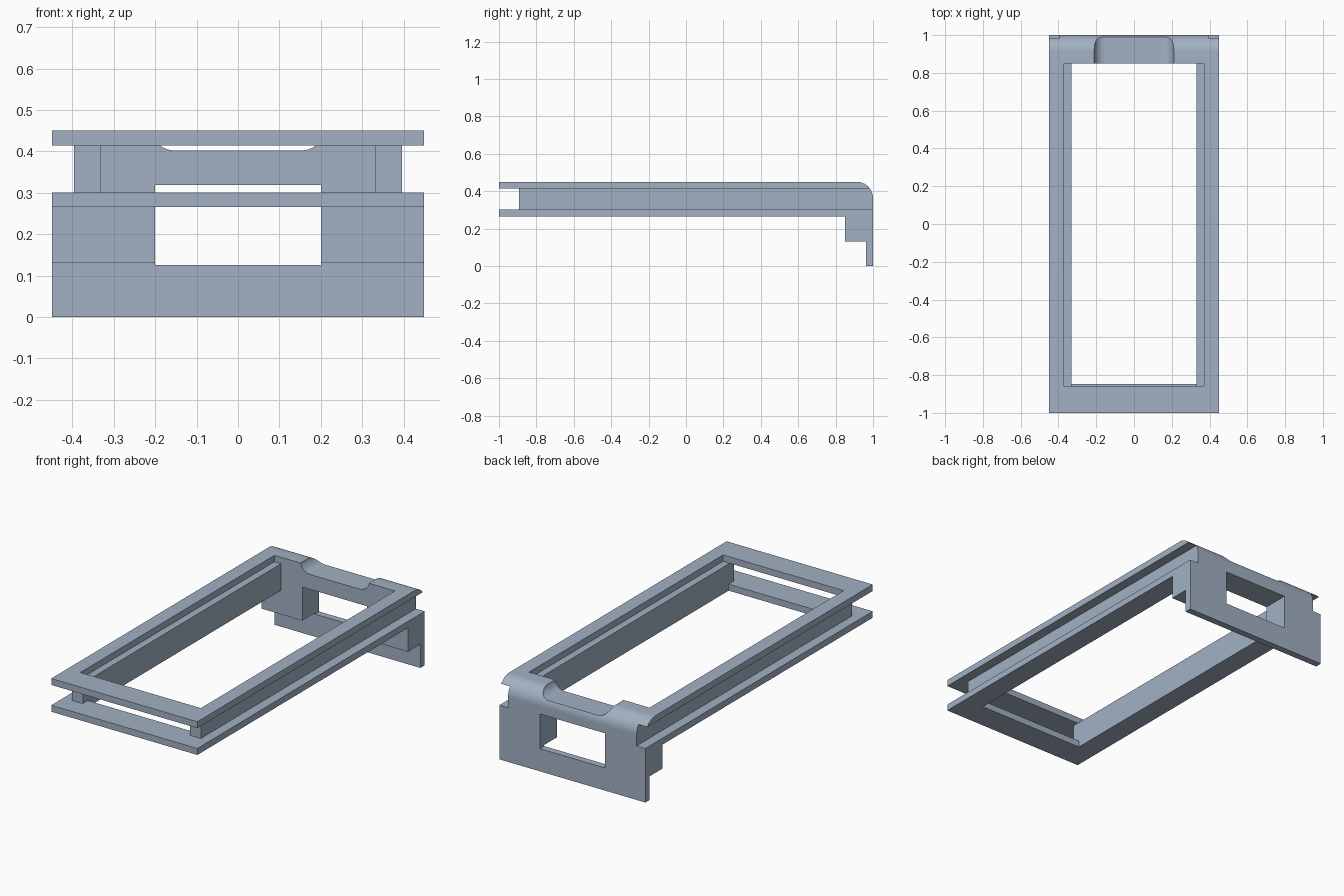
import bpy, bmesh, math

if "Cube" in bpy.data.objects:
    bpy.data.objects.remove(bpy.data.objects["Cube"])

metal = bpy.data.materials.new("blue_grey")
metal.diffuse_color = (0.36, 0.44, 0.55, 1)
metal.use_nodes = True
metal.node_tree.nodes["Principled BSDF"].inputs["Base Color"].default_value = metal.diffuse_color


def prism(name, pts, axis, lo, hi):
    """Extrude a 2D outline: axis 'x' uses (y, z) points, axis 'y' uses (x, z)."""
    bm = bmesh.new()
    place = (lambda p, d: (d, p[0], p[1])) if axis == "x" else (lambda p, d: (p[0], d, p[1]))
    face = bm.faces.new([bm.verts.new(place(p, lo)) for p in pts])
    ext = bmesh.ops.extrude_face_region(bm, geom=[face])
    move = (hi - lo, 0, 0) if axis == "x" else (0, hi - lo, 0)
    bmesh.ops.translate(bm, vec=move, verts=[v for v in ext["geom"] if isinstance(v, bmesh.types.BMVert)])
    bmesh.ops.recalc_face_normals(bm, faces=bm.faces)
    mesh = bpy.data.meshes.new(name)
    bm.to_mesh(mesh)
    bm.free()
    mesh.materials.append(metal)
    ob = bpy.data.objects.new(name, mesh)
    bpy.context.collection.objects.link(ob)
    return ob


def box(name, half_w, y0, y1, z0, z1):
    return prism(name, [(y0, z0), (y1, z0), (y1, z1), (y0, z1)], "x", -half_w, half_w)


def combine(body, tool, operation):
    mod = body.modifiers.new(operation.lower(), "BOOLEAN")
    mod.operation, mod.solver, mod.object = operation, "EXACT", tool
    bpy.context.view_layer.objects.active = body
    bpy.ops.object.modifier_apply(modifier=mod.name)
    bpy.data.objects.remove(tool, do_unlink=True)


def arc(cx, cz, r, a0, a1, n=14):
    return [(cx + r * math.cos(math.radians(a0 + (a1 - a0) * i / n)),
             cz + r * math.sin(math.radians(a0 + (a1 - a0) * i / n))) for i in range(n + 1)]


Z_LOW, Z_FLANGE, Z_LIP, Z_TOP = 0.265, 0.301, 0.414, 0.45
Y_IN = 0.851

# Lower flange with its opening
body = box("slide_frame", 0.45, -1, 1, Z_LOW, Z_FLANGE)
combine(body, box("lower_opening", 0.331, -0.848, Y_IN, 0.2, 0.35), "DIFFERENCE")

# Side rails and rear wall, one U-shaped core
core = box("rail_core", 0.396, -0.893, 1, Z_FLANGE, Z_LIP)
combine(core, box("core_opening", 0.331, -0.95, Y_IN, 0.2, 0.5), "DIFFERENCE")
combine(body, core, "UNION")

# Upper lip with its wider opening
lip = box("upper_lip", 0.45, -1, 1, Z_LIP, Z_TOP)
combine(lip, box("upper_opening", 0.371, -0.857, Y_IN, 0.4, 0.5), "DIFFERENCE")
combine(body, lip, "UNION")

# Rear skirt: stepped block and hanging plate
step = [(Y_IN, Z_LOW), (Y_IN, 0.132), (0.962, 0.132), (0.962, 0), (1, 0), (1, Z_LOW)]
combine(body, prism("rear_skirt", step, "x", -0.45, 0.45), "UNION")

# Rear window
combine(body, box("rear_window", 0.2, 0.8, 1.1, 0.126, 0.319), "DIFFERENCE")

# Rounded upper rear edge
R = 0.088
corner = arc(1 - R, Z_TOP - R, R, 0, 90) + [(1 - R, 0.55), (1.1, 0.55), (1.1, Z_TOP - R)]
combine(body, prism("rear_round", corner, "x", -0.6, 0.6), "DIFFERENCE")

# Thumb scoop across the rear top edge
r, floor = 0.06, 0.402
scoop = arc(0.152, floor + r, r, -90, 0) + [(0.212, 0.6)]
scoop += [(-x, z) for x, z in reversed(scoop)]
combine(body, prism("thumb_scoop", scoop, "y", 0.8, 1.1), "DIFFERENCE")

# Smooth the curves, keep the edges crisp
bpy.ops.object.select_all(action="DESELECT")
body.select_set(True)
bpy.context.view_layer.objects.active = body
bpy.ops.object.shade_smooth_by_angle(angle=math.radians(25))
